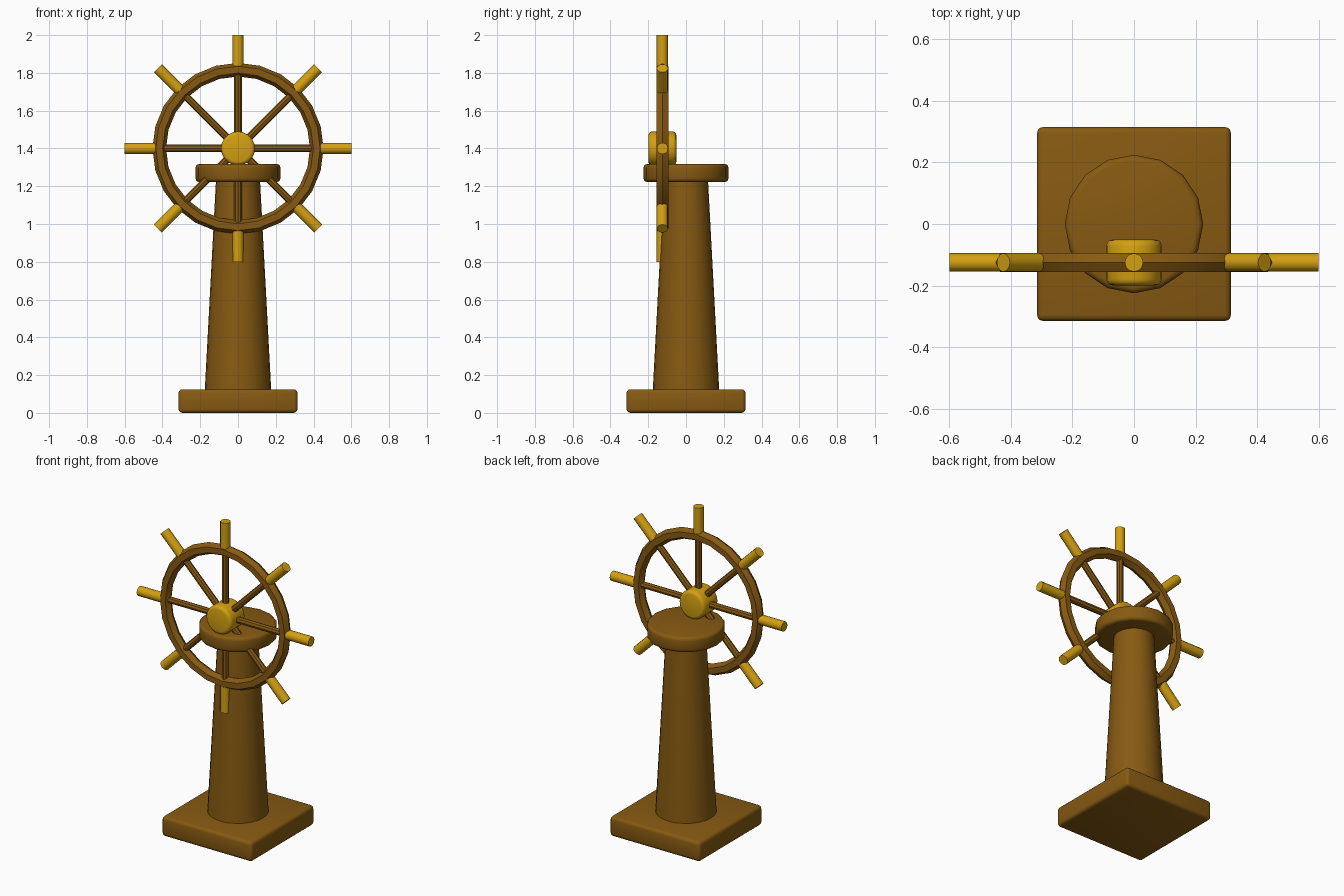
import bpy, math
from mathutils import Vector, Matrix

if "Cube" in bpy.data.objects:
    bpy.data.objects.remove(bpy.data.objects["Cube"])


def material(name, rgb):
    m = bpy.data.materials.new(name)
    m.diffuse_color = (*rgb, 1)
    m.use_nodes = True
    m.node_tree.nodes["Principled BSDF"].inputs["Base Color"].default_value = m.diffuse_color
    return m


WOOD = material("brown wood", (0.242, 0.102, 0.006))
BRASS = material("golden brass", (0.658, 0.352, 0.006))
CENTRE = Vector((0, -0.125, 1.4))


def finish(name, mat, bevel=0, segments=3):
    o = bpy.context.object
    o.name = name
    o.data.materials.append(mat)
    if bevel:
        b = o.modifiers.new("round_edges", 'BEVEL')
        b.width = bevel
        b.segments = segments
        b.limit_method = 'ANGLE'
        b.angle_limit = math.radians(40)
        bpy.ops.object.modifier_apply(modifier=b.name)
    bpy.ops.object.shade_smooth_by_angle(angle=math.radians(35))
    return o


def rod(name, mat, start, end, r, sides):
    axis = end - start
    bpy.ops.mesh.primitive_cylinder_add(
        vertices=sides, radius=r, depth=axis.length, location=(start + end) / 2,
        rotation=axis.to_track_quat('Z', 'Y').to_euler())
    return finish(name, mat)


# square base
bpy.ops.mesh.primitive_cube_add(size=1, location=(0, 0, 0.065))
bpy.context.object.scale = (0.63, 0.63, 0.125)
bpy.ops.object.transform_apply(location=False, rotation=False, scale=True)
bpy.context.object.location.z = 0.0625
finish("base", WOOD, 0.02)

# tapered pedestal
bpy.ops.mesh.primitive_cone_add(vertices=24, radius1=0.178, radius2=0.114,
                                depth=1.2, location=(0, 0, 0.68))
finish("pedestal", WOOD)

# round cap
bpy.ops.mesh.primitive_cylinder_add(vertices=16, radius=0.225, depth=0.095,
                                    location=(0, 0, 1.27), rotation=(0, 0, math.pi / 2))
finish("cap", WOOD, 0.02)

# wheel rim with a six-sided section
bpy.ops.mesh.primitive_torus_add(major_radius=0.417, minor_radius=0.036,
                                 major_segments=24, minor_segments=6,
                                 location=CENTRE, rotation=(math.pi / 2, 0, 0))
finish("rim", WOOD)

# hub
bpy.ops.mesh.primitive_cylinder_add(vertices=20, radius=0.09, depth=0.148,
                                    location=CENTRE, rotation=(math.pi / 2, 0, 0))
finish("hub", BRASS, 0.02)

# eight spokes with handles
for i in range(8):
    a = i * math.pi / 4
    d = Vector((math.cos(a), 0, math.sin(a)))
    rod(f"spoke_{i + 1}", WOOD, CENTRE + d * 0.04, CENTRE + d * 0.42, 0.02, 8)
    rod(f"handle_{i + 1}", BRASS, CENTRE + d * 0.435, CENTRE + d * 0.6, 0.03, 12)
